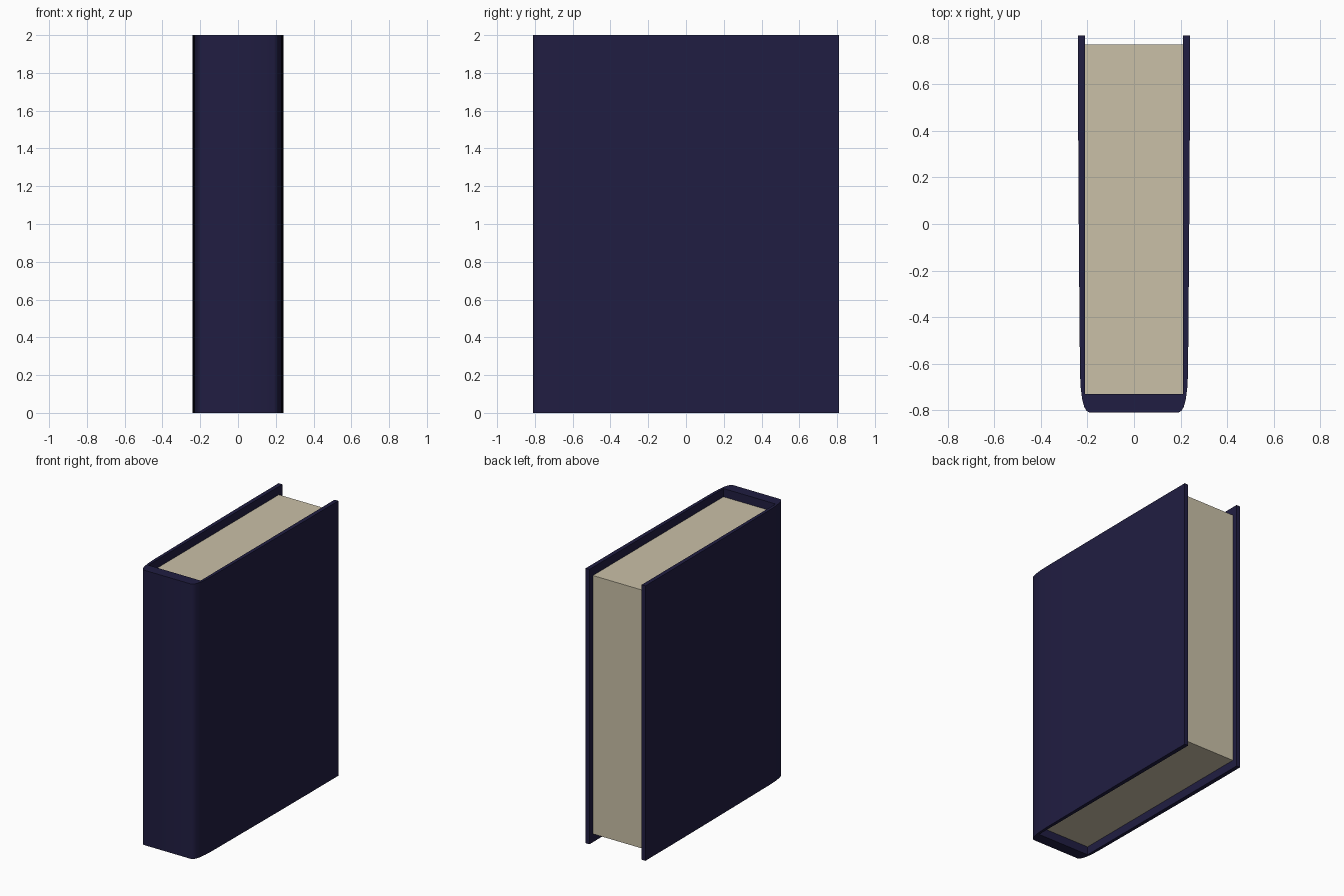
import bpy, bmesh

if "Cube" in bpy.data.objects:
    bpy.data.objects.remove(bpy.data.objects["Cube"])

def material(name, rgb):
    m = bpy.data.materials.new(name)
    m.diffuse_color = (*rgb, 1)
    m.use_nodes = True
    m.node_tree.nodes["Principled BSDF"].inputs["Base Color"].default_value = m.diffuse_color
    return m

def extrude_outline(name, outline, z0, z1, mat):
    bm = bmesh.new()
    face = bm.faces.new([bm.verts.new((x, y, z0)) for x, y in outline])
    ext = bmesh.ops.extrude_face_region(bm, geom=[face], use_keep_orig=True)
    top = [v for v in ext["geom"] if isinstance(v, bmesh.types.BMVert)]
    bmesh.ops.translate(bm, verts=top, vec=(0, 0, z1 - z0))
    bmesh.ops.recalc_face_normals(bm, faces=bm.faces)
    me = bpy.data.meshes.new(name)
    bm.to_mesh(me)
    bm.free()
    ob = bpy.data.objects.new(name, me)
    bpy.context.collection.objects.link(ob)
    me.materials.append(mat)
    return ob

cloth = material("navy_cloth", (0.0145, 0.0125, 0.054))
paper = material("cream_paper", (0.59, 0.53, 0.39))

# Cover: right half of the U-shaped section, from spine round to the inner hinge
half = [(0.19, -0.81), (0.204, -0.802), (0.214, -0.785), (0.223, -0.75),
        (0.229, -0.70), (0.232, -0.64), (0.235, -0.28), (0.238, 0.10),
        (0.24, 0.48), (0.24, 0.81), (0.21, 0.81), (0.21, -0.73)]
cover = extrude_outline("cover", half + [(-x, y) for x, y in reversed(half)], 0, 2, cloth)

# Soften the rounded spine edges
bpy.context.view_layer.objects.active = cover
cover.select_set(True)
bpy.ops.object.shade_smooth_by_angle()

# Page block, set in from the cover edges
extrude_outline("pages", [(-0.21, -0.73), (0.21, -0.73), (0.21, 0.77), (-0.21, 0.77)],
                0.06, 1.94, paper)
